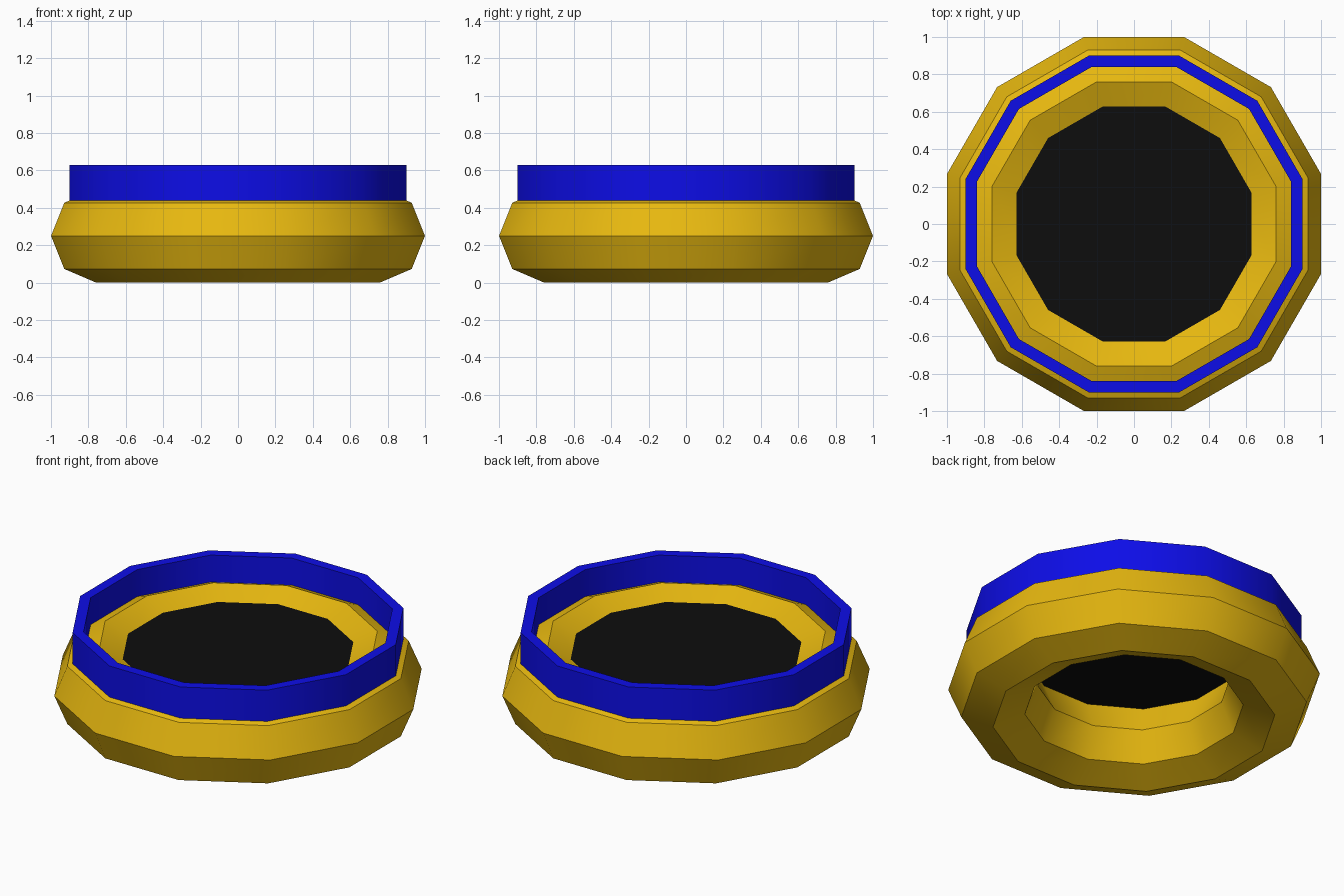
import bpy
import math

SIDES = 12
START = math.pi / SIDES  # flat sides face the axes

cube = bpy.data.objects.get("Cube")
if cube:
    bpy.data.objects.remove(cube, do_unlink=True)


def make_material(name, rgb):
    mat = bpy.data.materials.new(name)
    mat.use_nodes = True
    color = (*rgb, 1.0)
    mat.diffuse_color = color
    bsdf = next(n for n in mat.node_tree.nodes if n.type == "BSDF_PRINCIPLED")
    bsdf.inputs["Base Color"].default_value = color
    return mat


def circle(radius, z):
    angles = [START + 2 * math.pi * i / SIDES for i in range(SIDES)]
    return [(radius * math.cos(a), radius * math.sin(a), z) for a in angles]


def add_object(name, verts, faces, mat):
    mesh = bpy.data.meshes.new(name)
    mesh.from_pydata(verts, [], faces)
    mesh.materials.append(mat)
    obj = bpy.data.objects.new(name, mesh)
    bpy.context.collection.objects.link(obj)
    bpy.ops.object.select_all(action="DESELECT")
    obj.select_set(True)
    bpy.context.view_layer.objects.active = obj
    bpy.ops.object.shade_smooth_by_angle(angle=math.radians(31))
    return obj


def lathe(name, profile, mat):
    """Revolve a closed counter-clockwise (radius, z) profile."""
    verts = [v for r, z in profile for v in circle(r, z)]
    count = len(profile)
    faces = []
    for p in range(count):
        a, b = p * SIDES, (p + 1) % count * SIDES
        for i in range(SIDES):
            j = (i + 1) % SIDES
            faces.append((a + i, a + j, b + j, b + i))
    return add_object(name, verts, faces, mat)


gold = make_material("gold", (0.8, 0.48, 0.005))
blue = make_material("blue", (0.004, 0.004, 0.8))
black = make_material("black", (0.004, 0.004, 0.004))

# Rounded base ring with an octagonal section
tube, centre = 0.25, 0.785
section = [(centre + tube * math.cos(k * math.pi / 4),
            tube + tube * math.sin(k * math.pi / 4)) for k in range(8)]
lathe("base_ring", section, gold)

# Upright rim, sunk slightly into the base
outer, inner = 0.932, 0.87
lathe("upper_rim", [(inner, 0.43), (outer, 0.43), (outer, 0.63), (inner, 0.63)], blue)

# Dark floor closing the hole
add_object("floor_disc", circle(0.66, 0.444), [tuple(range(SIDES))], black)
